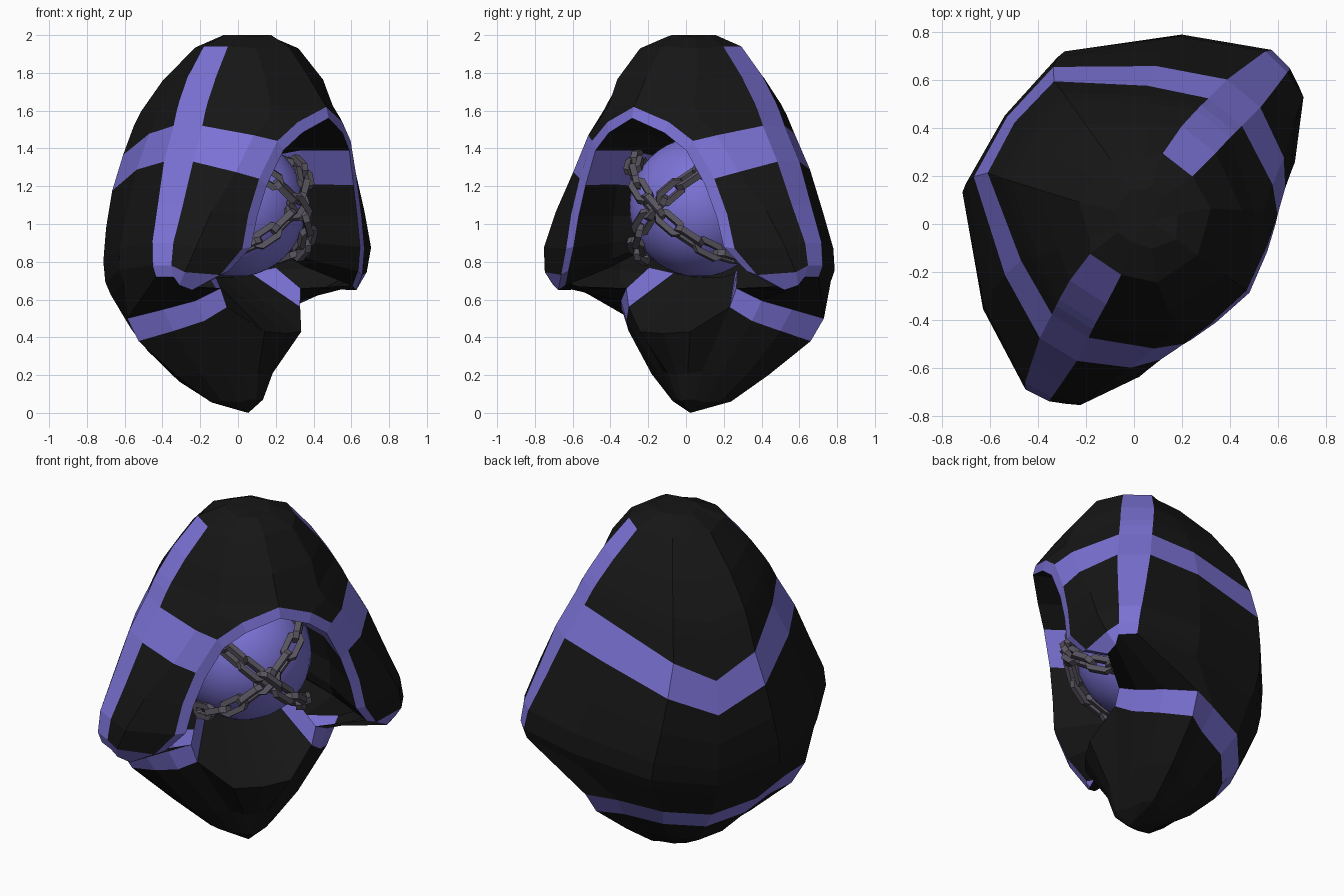
import bpy, bmesh, math
from mathutils import Matrix, Vector

if "Cube" in bpy.data.objects:
    bpy.data.objects.remove(bpy.data.objects["Cube"])

# Local frame: u = forward (out of the opening), v = sideways (mirrored), z = up
FRAME = Matrix(((.81, .587, 0, .03), (-.587, .81, 0, .04), (0, 0, 1, 0), (0, 0, 0, 1)))


def material(name, rgb):
    m = bpy.data.materials.new(name)
    m.diffuse_color = (*rgb, 1)
    m.use_nodes = True
    m.node_tree.nodes["Principled BSDF"].inputs["Base Color"].default_value = m.diffuse_color
    return m


BLACK = material("black", (.008, .008, .008))
PURPLE = material("purple", (.2, .17, .67))
IRON = material("iron", (.1, .09, .115))


def add_object(name, bm, mats, mirror=False):
    mesh = bpy.data.meshes.new(name)
    bm.to_mesh(mesh)
    bm.free()
    for m in mats:
        mesh.materials.append(m)
    ob = bpy.data.objects.new(name, mesh)
    bpy.context.collection.objects.link(ob)
    ob.matrix_world = FRAME
    if mirror:
        mod = ob.modifiers.new("mirror", 'MIRROR')
        mod.use_axis = (False, True, False)
        mod.merge_threshold = .001
    return ob


def strip(bm, a, b, mat):
    """Quads between two vertex rows; mat(j) gives the material slot."""
    for j in range(min(len(a), len(b)) - 1):
        f = bm.faces.new((a[j], b[j], b[j + 1], a[j + 1]))
        f.material_index = mat(j)


# Levels: side z, back z, back depth, half width, flap u v, rim u v z
ROWS = [
    (2.0, 2.0, .10, .12, .12, .09, .18, 0, 2.0),
    (1.94, 1.93, .25, .26, .22, .19, .29, 0, 1.94),
    (1.78, 1.74, .43, .40, .33, .26, .43, 0, 1.77),
    (1.65, 1.55, .55, .49, .38, .28, .54, 0, 1.62),
    (1.60, 1.45, .59, .52, .40, .32, .50, .20, 1.54),
    (1.52, 1.24, .65, .56, .37, .42, .46, .33, 1.44),
    (1.33, 1.05, .69, .67, .34, .54, .42, .44, 1.24),
    (1.10, .88, .70, .77, .29, .69, .40, .51, 1.05),
    (.90, .72, .69, .86, .26, .79, .39, .55, .87),
    (.78, .62, .67, .88, .21, .82, .31, .64, .73),
    (.72, .55, .64, .86, .16, .80, .20, .74, .65),
    (.50, .40, .57, .64, .02, .46, .11, .36, .66),
    (.38, .29, .48, .57, .04, .41, .13, .33, .56),
    (.20, .14, .33, .36, .04, .20, .10, .13, .22),
    (.06, .05, .16, .18, .03, .10, .08, .06, .07),
]
LIP = {12: (.27, .42), 13: (.15, .20), 14: (.11, .06)}


def row_points(i):
    z, zb, B, W, fu, fv, ru, rv, rz = ROWS[i]
    if i < 11:      # hood levels
        us = .075 * (2 - z) * min(1, W / .6)
        h = .09 * min(1, W / .3, z / 1.3)
        k2, w4, z4 = (-.45, .8), .97, z
    else:           # bowl levels
        us, h = -.33 * W, .09 * min(1, W / .5)
        k2, w4, z4 = (-.7, .75), .87, z + .3 * (rz - z)
    pts = [(-B, 0, zb), (-.95 * B, .42 * W, zb + .45 * (z - zb)),
           (k2[0] * B, k2[1] * W, zb + .85 * (z - zb)),
           (us - h, .99 * W, z), (us + h, w4 * W, z4),
           (fu, fv, (z4 + rz) / 2 - .01), (ru, rv, rz)]
    if i in LIP:
        lu, lz = LIP[i]
        pts += [(lu * .95, rv / 2, lz + .01), (lu, 0, lz)]
    return pts


# Hood and bowl as one shell, stripes by face
bm = bmesh.new()
grid = [[bm.verts.new(p) for p in row_points(i)] for i in range(len(ROWS))]


def stripe_slot(i):
    def slot(j):
        ring = i in (5, 11)
        side = j == 3 and 1 <= i <= 9
        hem = i == 9 and j >= 3
        return int(ring or side or hem)
    return slot


for i in range(len(ROWS) - 1):
    strip(bm, grid[i], grid[i + 1], stripe_slot(i))
for row, tip in ((grid[0], (.05, 0, 2.0)), (grid[-1], (.03, 0, 0))):
    c = bm.verts.new(tip)
    for a, b in zip(row, row[1:]):
        bm.faces.new((a, b, c))
bmesh.ops.recalc_face_normals(bm, faces=bm.faces)
add_object("hood_shell", bm, (BLACK, PURPLE), True)

# Band around the opening, and the lining running from it in to the ball
CENTRE = Vector((-.05, 0, 1.09))
band, lining = bmesh.new(), bmesh.new()
loops = [[], [], [], [], []]
for r in ROWS[3:11]:
    p = Vector(r[6:9])
    d = (Vector((p.x, 0, .95)) - p).normalized()
    q = p + d * .06 + Vector((.015, 0, 0))
    out = Vector((0, q.y, q.z - CENTRE.z)).normalized()
    seat = CENTRE + out * .36 + Vector((-.05, 0, 0))
    middle = (q + seat) / 2 + out * .03 - Vector((.03, 0, 0))
    for k, (mesh, co) in enumerate(((band, p), (band, q), (lining, q), (lining, middle), (lining, seat))):
        loops[k].append(mesh.verts.new(co))
strip(band, loops[0], loops[1], lambda j: 0)
for k in (2, 3):
    strip(lining, loops[k], loops[k + 1], lambda j: int(j == 2))
add_object("opening_band", band, (PURPLE,), True)
add_object("hood_lining", lining, (BLACK, PURPLE), True)

# Floor of the bowl below the ball
bm = bmesh.new()
edge = [bm.verts.new(p) for p in ((.27, 0, .42), (.257, .165, .43), (.13, .33, .56), (.11, .36, .66))]
back = [bm.verts.new(p) for p in ((-.15, 0, .72), (-.13, .1, .72), (-.1, .2, .74), (0, .29, .77))]
strip(bm, edge, back, lambda j: int(j == 2))
add_object("bowl_floor", bm, (BLACK, PURPLE), True)

# Ball
bm = bmesh.new()
bmesh.ops.create_uvsphere(bm, u_segments=32, v_segments=20, radius=.37,
                          matrix=Matrix.Translation(CENTRE))
for f in bm.faces:
    f.smooth = True
add_object("ball", bm, (PURPLE,))

# One chain link: stretched eight-sided ring with square section
bm = bmesh.new()
rings = []
for k in range(8):
    a = math.tau * (k + .5) / 8
    rings.append([bm.verts.new(((.036 + ro) * math.cos(a) + math.copysign(.036, math.cos(a)),
                                (.034 + ro) * math.sin(a), t))
                  for ro, t in ((.017, .017), (.017, -.017), (-.017, -.017), (-.017, .017))])
for k in range(8):
    a, b = rings[k], rings[(k + 1) % 8]
    strip(bm, a + a[:1], b + b[:1], lambda j: 0)
bmesh.ops.recalc_face_normals(bm, faces=bm.faces)
link = bpy.data.meshes.new("chain_link")
bm.to_mesh(link)
bm.free()
link.materials.append(IRON)

# Two chains crossing over the front of the ball
COUNT = 9
for side, radius in ((1, .395), (-1, .415)):
    t = Vector((0, side * 1.1, 1)).normalized()
    f = Vector((1, 0, 0))
    for k in range(COUNT):
        a = math.radians(-70 + 140 * k / (COUNT - 1))
        normal = f * math.cos(a) + t * math.sin(a)
        along = t * math.cos(a) - f * math.sin(a)
        across = normal.cross(along)
        m = Matrix((along, across, normal)).transposed().to_4x4()
        m.translation = CENTRE + normal * radius
        twist = Matrix.Rotation(math.radians(40 if k % 2 else -40), 4, 'X')
        ob = bpy.data.objects.new("chain_link", link)
        bpy.context.collection.objects.link(ob)
        ob.matrix_world = FRAME @ m @ twist
